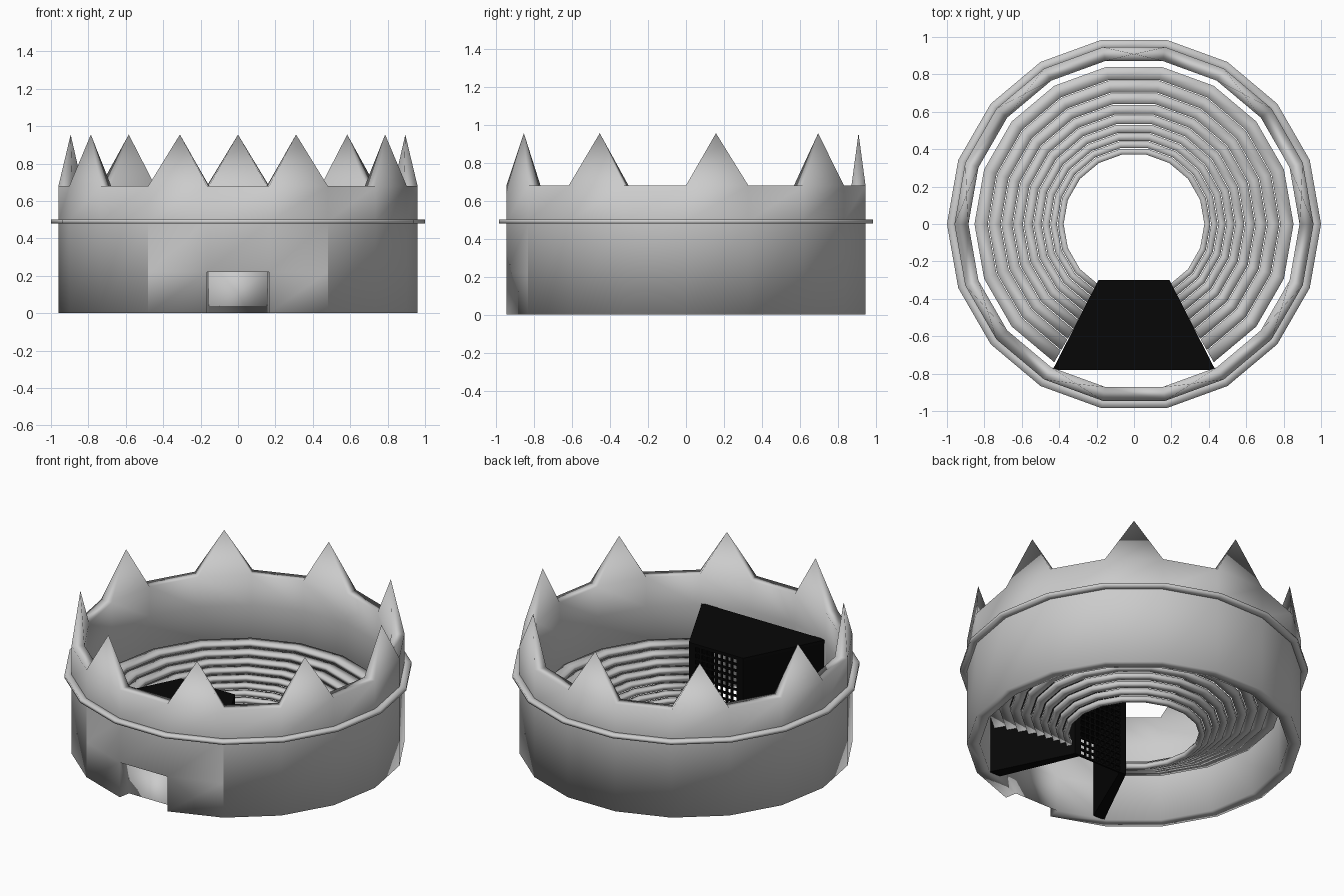
import bpy, bmesh, math

if "Cube" in bpy.data.objects:
    bpy.data.objects.remove(bpy.data.objects["Cube"])

N = 18
STEP = math.radians(20)


def pt(i, r, z):
    # corner i of the 18-gon, one face centred on the front (-y)
    a = math.radians(-100) + i * STEP
    return (r * math.cos(a), r * math.sin(a), z)


def finish(name, bm, mat=None, smooth=False):
    bmesh.ops.remove_doubles(bm, verts=bm.verts, dist=1e-5)
    bmesh.ops.recalc_face_normals(bm, faces=bm.faces)
    for f in bm.faces:
        f.smooth = smooth
    me = bpy.data.meshes.new(name)
    bm.to_mesh(me)
    bm.free()
    ob = bpy.data.objects.new(name, me)
    bpy.context.scene.collection.objects.link(ob)
    if mat:
        me.materials.append(mat)
    return ob


def quad(bm, *pts):
    return bm.faces.new([bm.verts.new(p) for p in pts])


def band(bm, first, count, r0, r1, z0, z1):
    # rectangular section swept round part of the polygon
    prof = [(r0, z0), (r1, z0), (r1, z1), (r0, z1)]
    for i in range(first, first + count):
        for k in range(4):
            a, b = prof[k], prof[(k + 1) % 4]
            quad(bm, pt(i, *a), pt(i, *b), pt(i + 1, *b), pt(i + 1, *a))
    if count < N:
        for i in (first, first + count):
            quad(bm, *[pt(i, *p) for p in prof])


def prism(bm, outline, z0, z1):
    n = len(outline)
    lo = [bm.verts.new((x, y, z0)) for x, y in outline]
    hi = [bm.verts.new((x, y, z1)) for x, y in outline]
    bm.faces.new(lo[::-1])
    bm.faces.new(hi)
    for k in range(n):
        j = (k + 1) % n
        bm.faces.new((lo[k], lo[j], hi[j], hi[k]))


def box(bm, x0, x1, y0, y1, z0, z1):
    prism(bm, [(x0, y0), (x1, y0), (x1, y1), (x0, y1)], z0, z1)


RI, RO, DOOR, LEDGE, TOP, TIP = 0.885, 0.96, 0.22, 0.49, 0.68, 0.955

# outer wall: doorway recessed into the front face, inner skin unbroken
bm = bmesh.new()
for i in range(N):
    cuts = [0, DOOR, LEDGE, TOP] if i in (N - 1, 0, 1) else [0, LEDGE, TOP]
    for r in (RI, RO):
        for z0, z1 in zip(cuts, cuts[1:]):
            if not (i == 0 and r == RO and z0 == 0):
                low = [pt(i, r, z0), pt(i + 1, r, z0)]
                quad(bm, *low, pt(i + 1, r, z1), pt(i, r, z1))
    zb = DOOR if i == 0 else 0
    quad(bm, pt(i, RI, zb), pt(i + 1, RI, zb), pt(i + 1, RO, zb), pt(i, RO, zb))
    base = [pt(i, RI, TOP), pt(i + 1, RI, TOP), pt(i + 1, RO, TOP), pt(i, RO, TOP)]
    if i % 2:
        # crown spike on every second face
        tip = (sum(p[0] for p in base) / 4, sum(p[1] for p in base) / 4, TIP)
        for k in range(4):
            quad(bm, base[k], base[(k + 1) % 4], tip)
    else:
        quad(bm, *base)
for i in (0, 1):  # door jambs
    quad(bm, pt(i, RI, 0), pt(i, RO, 0), pt(i, RO, DOOR), pt(i, RI, DOOR))
finish("outer_wall", bm, smooth=True)

# thin ledge round the outside
bm = bmesh.new()
band(bm, 0, N, 0.945, 1.0, 0.48, 0.50)
finish("wall_ledge", bm, smooth=True)

# stepped seating, rows narrowing inwards, open for the entrance
ROWS, RATIO, RISE = 9, 0.912, 0.0265
for k in range(ROWS):
    bm = bmesh.new()
    r1 = 0.853 * RATIO ** k
    z = 0.06 + (ROWS - 1 - k) * RISE
    band(bm, 2, 15, r1 * RATIO + 0.004, r1, z, z + RISE)
    finish(f"seat_row_{k + 1}", bm, smooth=True)

# dark entrance passage
black = bpy.data.materials.new("black")
black.diffuse_color = (0.002, 0.002, 0.002, 1)
black.use_nodes = True
black.node_tree.nodes["Principled BSDF"].inputs["Base Color"].default_value = black.diffuse_color
YF, YB, H, OPEN = -0.30, -0.78, 0.50, 0.145

bm = bmesh.new()
prism(bm, [(-0.435, YB), (0.435, YB), (0.19, YF), (-0.19, YF)], H - 0.02, H)
finish("passage_roof", bm, black)

# thick splayed side walls
for s, side in ((-1, "left"), (1, "right")):
    bm = bmesh.new()
    prism(bm, [(s * 0.19, YF), (s * 0.43, YB), (s * 0.35, YB), (s * OPEN, YF)], 0, H - 0.02)
    finish(f"passage_wall_{side}", bm, black)

# gate of crossed bars facing the arena
bm = bmesh.new()
for k in range(1, 8):
    x = -OPEN + 2 * OPEN * k / 8
    box(bm, x - 0.006, x + 0.006, YF - 0.012, YF, 0, H - 0.02)
for k in range(12):
    z = 0.006 + 0.04 * k
    box(bm, -OPEN, OPEN, YF - 0.012, YF, z - 0.006, z + 0.006)
finish("gate_bars", bm, black)
